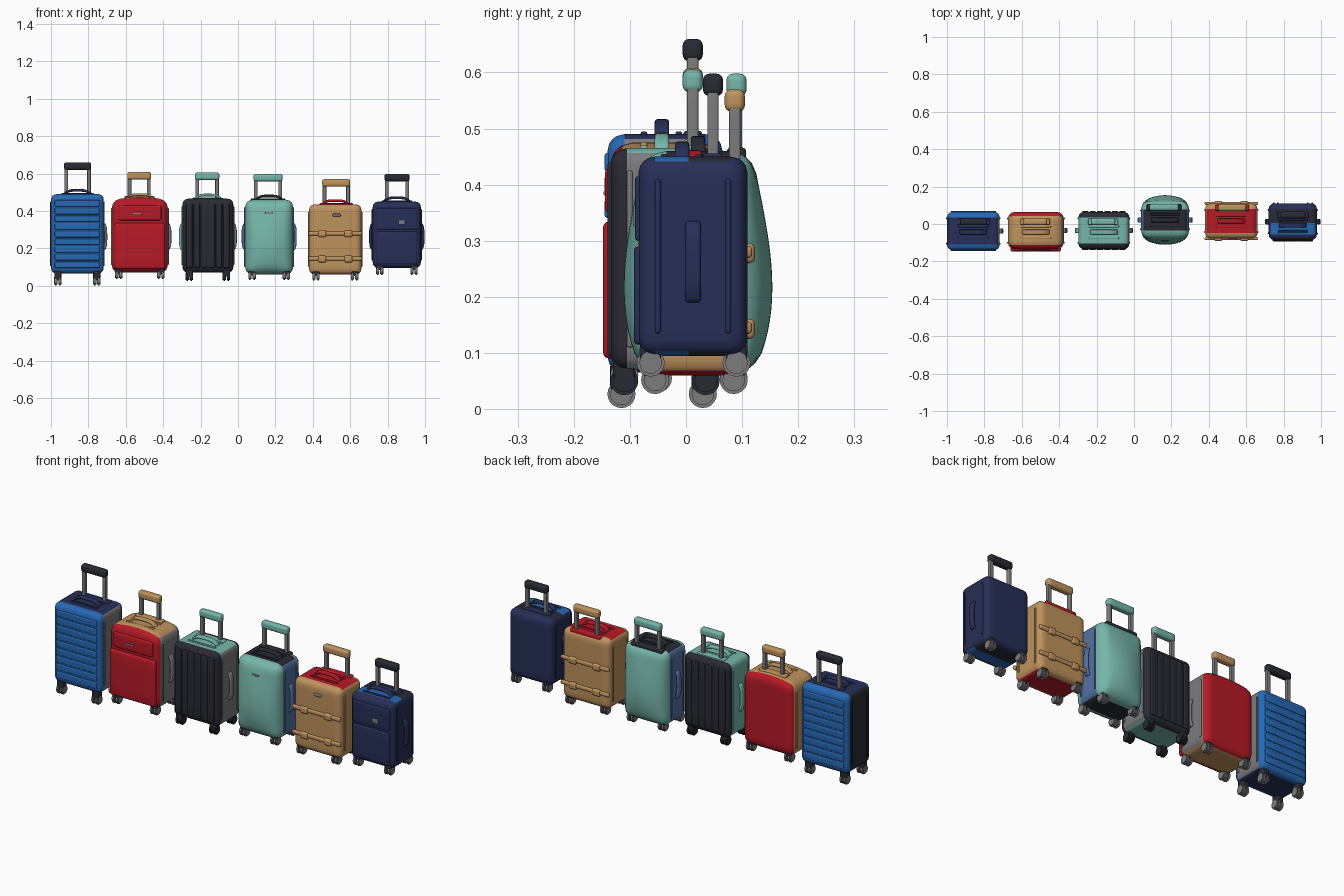
import bpy, bmesh, math
from mathutils import Vector, Matrix

cube = bpy.data.objects.get("Cube")
if cube:
    bpy.data.objects.remove(cube, do_unlink=True)

COLOURS = {
    "blue": (0.02, 0.14, 0.46), "navy": (0.02, 0.028, 0.095), "red": (0.47, 0.01, 0.02),
    "tan": (0.52, 0.29, 0.11), "charcoal": (0.022, 0.023, 0.034), "mint": (0.18, 0.47, 0.40),
    "grey": (0.2, 0.2, 0.205), "slate_blue": (0.09, 0.17, 0.37),
}
MATS = {}
for key, rgb in COLOURS.items():
    m = bpy.data.materials.new(key)
    m.use_nodes = True
    m.diffuse_color = (*rgb, 1)
    m.node_tree.nodes["Principled BSDF"].inputs["Base Color"].default_value = (*rgb, 1)
    MATS[key] = m


def finish(bm, name, paint):
    """Turn a bmesh into an object; paint is a colour or a rule(centre, normal)."""
    bmesh.ops.recalc_face_normals(bm, faces=bm.faces)
    me = bpy.data.meshes.new(name)
    used = []
    for f in bm.faces:
        c = paint if isinstance(paint, str) else paint(f.calc_center_median(), f.normal)
        if c not in used:
            used.append(c)
            me.materials.append(MATS[c])
        f.material_index = used.index(c)
        f.smooth = True
    bm.to_mesh(me)
    bm.free()
    ob = bpy.data.objects.new(name, me)
    bpy.context.collection.objects.link(ob)
    return ob


def rounded_box(name, lo, hi, r, paint, warp=None, n=8):
    """Box with round edges; warp(u, p) moves each point, u runs -1..1."""
    lo, hi = Vector(lo), Vector(hi)
    mid, half = (lo + hi) / 2, (hi - lo) / 2
    r = min(r, min(half) * 0.98)
    bm = bmesh.new()
    bmesh.ops.create_cube(bm, size=2)
    bmesh.ops.subdivide_edges(bm, edges=bm.edges, cuts=n - 1, use_grid_fill=True)
    for v in bm.verts:
        q, d = Vector(), Vector()
        for a in range(3):
            k = round((v.co[a] + 1) / 2 * n)
            inner = half[a] - r
            t = min(max((k - 2) / (n - 4), 0), 1)
            q[a] = inner * (2 * t - 1)
            d[a] = (k - 2) / 2 if k < 2 else (k - n + 2) / 2 if k > n - 2 else 0
        p = q + d.normalized() * r
        u = Vector((p[a] / half[a] for a in range(3)))
        p = p + mid
        v.co = warp(u, p) if warp else p
    return finish(bm, name, paint)


def arch(axis, height):
    """Warp that bows a bar along z (axis 0) or sideways (axis 2)."""
    def warp(u, p):
        p[2 if axis == 0 else 0] += height * (1 - u[axis] ** 4)
        return p
    return warp


def wheel(name, x, y, z, colour, top):
    """Twin spinner wheel with a fork block above it."""
    bm = bmesh.new()
    for side in (-1, 1):
        mat = Matrix.Translation((x + side * 0.011, y, z)) @ Matrix.Rotation(math.pi / 2, 4, "Y")
        bmesh.ops.create_cone(bm, cap_ends=True, segments=20, radius1=0.025, radius2=0.025,
                              depth=0.018, matrix=mat)
    rims = [e for e in bm.edges if e.calc_face_angle(0) > 1]
    bmesh.ops.bevel(bm, geom=rims, offset=0.005, segments=2, affect="EDGES")
    finish(bm, name, colour)
    rounded_box(name + "_fork", (x - 0.019, y - 0.02, z), (x + 0.019, y + 0.02, top + 0.02),
                0.008, "charcoal")


def suitcase(tag, x, y, z, shell, top, left, right, grip, grip_x, grip_y, grip_top,
             tyre, wheel_y, wheel_z, r=0.03, wrap=0.03, bulge=0.0, arched=0.0, handles=(1,)):
    xm = (x[0] + x[1]) / 2

    # Shell colour wraps the front and back, the band between has its own colours
    def paint(c, n):
        if abs(n.y) > 0.7 or c.y < y[0] + wrap or c.y > y[1] - wrap:
            return shell
        if abs(n.z) > abs(n.x):
            return top(c) if callable(top) else top
        return left if n.x > 0 else right

    def swell(u, p):
        p.y += math.copysign(bulge, u.y) * (1 - u.x ** 2) * (1 - u.z ** 2) * (1 - 0.5 * u.z) * abs(u.y)
        if u.z > 0.5:
            p.z += arched * (1 - u.x ** 2)
        return p

    rounded_box(tag + "_body", (x[0], y[0], z[0]), (x[1], y[1], z[1]), r, paint, swell, 20)
    lid = top if isinstance(top, str) else "navy"

    # Telescopic handle
    for s, gx in zip(("right", "left"), (grip_x[0] + 0.012, grip_x[1] - 0.012)):
        rounded_box(f"{tag}_{s}_pole", (gx - 0.01, grip_y - 0.01, z[1] - 0.04),
                    (gx + 0.01, grip_y + 0.01, grip_top - 0.02), 0.004, "grey")
    rounded_box(tag + "_grip", (grip_x[0], grip_y - 0.018, grip_top - 0.04),
                (grip_x[1], grip_y + 0.018, grip_top), 0.012, grip)
    rounded_box(tag + "_handle_socket", (grip_x[0] - 0.015, grip_y - 0.017, z[1] - 0.02),
                (grip_x[1] + 0.015, grip_y + 0.017, z[1] + arched + 0.006), 0.006, lid)

    # Carry handle and slats on the lid
    ym = min((y[0] + y[1]) / 2, grip_y - 0.055)
    rounded_box(tag + "_carry_handle", (xm - 0.075, ym - 0.013, z[1] + arched * 0.6 - 0.012),
                (xm + 0.075, ym + 0.013, z[1] + arched * 0.6 + 0.002), 0.006, lid, arch(0, 0.025), 12)
    for dy in (-0.032, 0.03):
        rounded_box(tag + "_lid_slat", (xm - 0.08, ym + dy - 0.006, z[1] - 0.01),
                    (xm + 0.08, ym + dy + 0.006, z[1] + arched * 0.8 + 0.005), 0.004, lid)

    # Side handles and upright piping on both flanks
    yc = (y[0] + y[1]) / 2
    for s, edge, col in ((-1, x[0], right), (1, x[1], left)):
        for py in (y[0] + wrap + 0.005, y[1] - wrap - 0.005):
            rounded_box(tag + "_piping", (edge - 0.005, py - 0.005, z[0] + 0.04),
                        (edge + 0.005, py + 0.005, z[1] - 0.04), 0.004, col)
        if s in handles:
            rounded_box(tag + "_side_handle", (edge - 0.007, yc - 0.014, 0.19),
                        (edge + 0.007, yc + 0.014, 0.335), 0.006, col, arch(2, s * 0.012), 12)

    # Wheels
    for wx in (x[0] + 0.037, x[1] - 0.037):
        for wy in wheel_y:
            wheel(tag + "_wheel", wx, wy, wheel_z, tyre, z[0])


def panel(name, x, y, z, depth, colour, r=0.008):
    """Raised panel centred on the plane y."""
    rounded_box(name, (x[0], y - depth, z[0]), (x[1], y + depth, z[1]), r, colour)


# Blue case with horizontal ribs
suitcase("blue_case", (-1.0, -0.718), (-0.14, 0.065), (0.065, 0.49), "blue", "navy", "grey",
         "charcoal", "charcoal", (-0.93, -0.785), 0.012, 0.66, "grey", (-0.115, 0.03), 0.027)
for face in (-0.14, 0.065):
    for i in range(9):
        zz = 0.095 + i * 0.041
        panel("blue_case_rib", (-0.98, -0.738), face, (zz, zz + 0.034), 0.005, "blue", 0.005)

# Red case with front pockets
suitcase("red_case", (-0.675, -0.375), (-0.135, 0.065), (0.07, 0.455), "red", "tan", "grey",
         "tan", "tan", (-0.592, -0.465), 0.012, 0.608, "grey", (-0.11, 0.035), 0.06,
         r=0.04, arched=0.02)
panel("red_case_lower_pocket", (-0.66, -0.39), -0.135, (0.09, 0.335), 0.013, "red", 0.012)
panel("red_case_upper_pocket", (-0.64, -0.41), -0.135, (0.35, 0.43), 0.009, "red")
panel("red_case_badge", (-0.565, -0.515), -0.143, (0.38, 0.39), 0.004, "grey")

# Black case with upright ribs
suitcase("black_case", (-0.297, -0.025), (-0.135, 0.065), (0.07, 0.465), "charcoal", "mint", "grey",
         "mint", "mint", (-0.23, -0.1), 0.012, 0.605, "charcoal", (-0.11, 0.035), 0.05,
         handles=(-1, 1))
for face in (-0.135, 0.065):
    for i in range(6):
        xx = -0.277 + i * 0.0395
        panel("black_case_rib", (xx, xx + 0.033), face, (0.095, 0.44), 0.005, "charcoal", 0.005)

# Mint case with swollen shells
suitcase("mint_case", (0.038, 0.295), (-0.075, 0.118), (0.06, 0.46), "mint", "charcoal",
         "slate_blue", "slate_blue", "mint", (0.083, 0.238), 0.09, 0.598, "grey", (-0.05, 0.085),
         0.055, r=0.04, bulge=0.034, wrap=0.042, handles=(-1, 1))
panel("mint_case_badge", (0.145, 0.185), -0.087, (0.385, 0.395), 0.004, "grey")

# Tan case with belts and buckles
suitcase("tan_case", (0.38, 0.66), (-0.078, 0.11), (0.06, 0.435), "tan", "red", "tan", "tan",
         "tan", (0.45, 0.6), 0.087, 0.57, "grey", (-0.055, 0.085), 0.052, handles=())
for face in (-0.078, 0.11):
    for zz in (0.145, 0.28):
        panel("tan_case_belt", (0.377, 0.663), face, (zz - 0.011, zz + 0.011), 0.008, "tan")
        for xx in (0.45, 0.59):
            panel("tan_case_buckle", (xx - 0.022, xx + 0.022), face, (zz - 0.02, zz + 0.016),
                  0.013, "tan", 0.01)
panel("tan_case_badge", (0.505, 0.55), -0.08, (0.37, 0.385), 0.006, "grey")

# Navy case with front pockets
suitcase("navy_case", (0.72, 0.978), (-0.085, 0.11), (0.095, 0.45), "navy",
         lambda c: "blue" if c.y < 0 else "charcoal", "navy", "navy",
         "charcoal", (0.783, 0.917), 0.048, 0.598, "grey", (-0.063, 0.09), 0.083, handles=(-1, 1))
panel("navy_case_lower_pocket", (0.74, 0.958), -0.085, (0.115, 0.29), 0.008, "navy")
panel("navy_case_upper_pocket", (0.74, 0.958), -0.085, (0.3, 0.415), 0.006, "navy")
panel("navy_case_badge", (0.86, 0.895), -0.09, (0.325, 0.35), 0.004, "grey")

# Keep hard edges crisp on every part
bpy.ops.object.select_all(action="DESELECT")
for ob in bpy.context.collection.objects:
    if ob.type == "MESH":
        ob.select_set(True)
        bpy.context.view_layer.objects.active = ob
bpy.ops.object.shade_smooth_by_angle(angle=math.radians(40))
